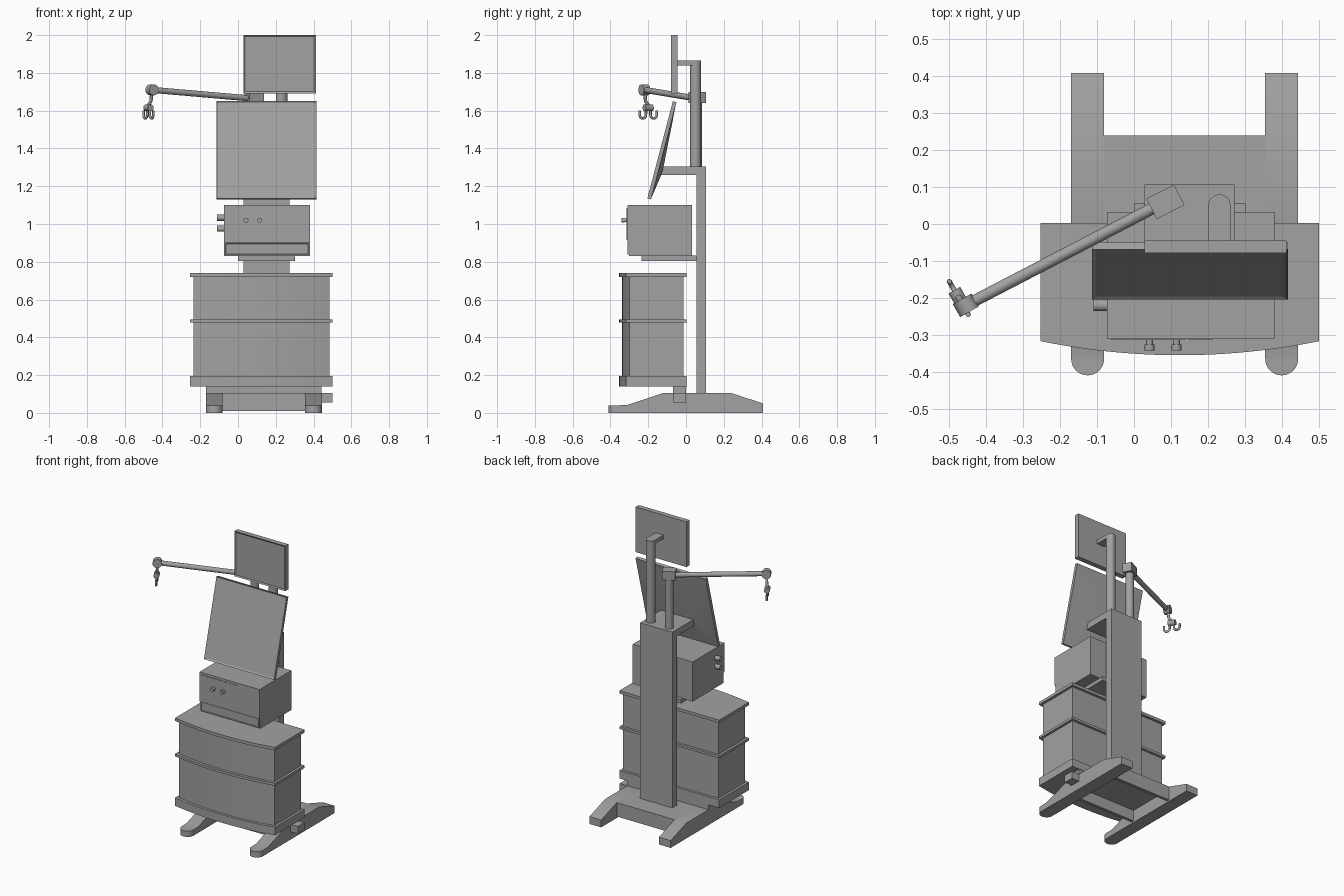
import bpy, bmesh
from math import radians, sin, cos, pi
from mathutils import Vector

old = bpy.data.objects.get("Cube")
if old:
    bpy.data.objects.remove(old)

GREY = (0.36, 0.36, 0.36, 1)
grey = bpy.data.materials.new("plain grey")
grey.use_nodes = True
grey.diffuse_color = GREY
grey.node_tree.nodes["Principled BSDF"].inputs["Base Color"].default_value = GREY


def add(name, bm):
    """Turn a bmesh into a named object with sharp edges kept."""
    bmesh.ops.recalc_face_normals(bm, faces=bm.faces)
    mesh = bpy.data.meshes.new(name)
    bm.to_mesh(mesh)
    bm.free()
    mesh.materials.append(grey)
    mesh.shade_smooth()
    mesh.set_sharp_from_angle(angle=radians(30))
    obj = bpy.data.objects.new(name, mesh)
    bpy.context.collection.objects.link(obj)
    return obj


def box_mesh(x, y, z):
    bm = bmesh.new()
    bmesh.ops.create_cube(bm, size=1)
    for v in bm.verts:
        v.co = [(lo + hi) / 2 + c * (hi - lo) for c, (lo, hi) in zip(v.co, (x, y, z))]
    return bm


def box(name, x, y, z):
    return add(name, box_mesh(x, y, z))


def panel(name, x, y, z, rim, depth):
    """Box whose front face is recessed inside a thin rim."""
    bm = box_mesh(x, y, z)
    bm.normal_update()
    front = [f for f in bm.faces if f.normal.y < -0.9]
    bmesh.ops.inset_region(bm, faces=front, thickness=rim)
    bmesh.ops.translate(bm, verts=front[0].verts, vec=(0, depth, 0))
    return add(name, bm)


def prism(name, points, move):
    """Extrude a flat outline along a vector."""
    bm = bmesh.new()
    face = bm.faces.new([bm.verts.new(p) for p in points])
    ext = bmesh.ops.extrude_face_region(bm, geom=[face])["geom"]
    bmesh.ops.translate(bm, vec=move, verts=[g for g in ext if isinstance(g, bmesh.types.BMVert)])
    return add(name, bm)


def rod(name, a, b, r, sides=24):
    a, b = Vector(a), Vector(b)
    bm = bmesh.new()
    bmesh.ops.create_cone(bm, cap_ends=True, segments=sides, radius1=r, radius2=r, depth=(b - a).length)
    rot = (b - a).to_track_quat('Z', 'Y').to_matrix()
    bmesh.ops.rotate(bm, verts=bm.verts, matrix=rot)
    bmesh.ops.translate(bm, verts=bm.verts, vec=(a + b) / 2)
    return add(name, bm)


def tube(name, points, r):
    curve = bpy.data.curves.new(name, 'CURVE')
    curve.dimensions = '3D'
    curve.bevel_depth = r
    curve.bevel_resolution = 2
    curve.use_fill_caps = True
    spline = curve.splines.new('POLY')
    spline.points.add(len(points) - 1)
    for p, co in zip(spline.points, points):
        p.co = (*co, 1)
    curve.materials.append(grey)
    bpy.context.collection.objects.link(bpy.data.objects.new(name, curve))


# Base: two legs with rounded toes and a hollow centre platform
side = [(-0.365, 0), (-0.365, 0.04), (-0.31, 0.042), (-0.12, 0.105),
        (0.24, 0.105), (0.408, 0.05), (0.408, 0)]
for label, x in (("right", -0.17), ("left", 0.355)):
    prism(label + "_leg", [(x, y, z) for y, z in side], (0.089, 0, 0))
    rod(label + "_toe", (x + 0.0445, -0.365, 0), (x + 0.0445, -0.365, 0.04), 0.0445, 32)
inner = (-0.09, 0.36)
box("platform_top", inner, (-0.12, 0.24), (0.085, 0.105))
box("platform_front_wall", inner, (-0.12, -0.1), (0.01, 0.105))
box("platform_back_wall", inner, (0.22, 0.24), (0.01, 0.105))
box("cabinet_support", (-0.17, 0.443), (-0.07, 0.0), (0.1, 0.145))
box("side_pedal", (0.44, 0.501), (-0.07, 0.0), (0.055, 0.105))


# Bow-fronted cabinet in stacked slabs
def bow(name, grow, z0, z1):
    half, mid = 0.36 + grow, 0.124
    pts = [(mid + half, -0.014 + grow, z0), (mid - half, -0.014 + grow, z0)]
    for i in range(25):
        t = i / 12 - 1
        pts.append((mid + half * t, -0.338 - grow + 0.038 * t * t, z0))
    prism(name, pts, (0, 0, z1 - z0))


bow("cabinet_body", 0, 0.19, 0.725)
bow("cabinet_plinth", 0.017, 0.14, 0.195)
bow("cabinet_middle_trim", 0.017, 0.478, 0.495)
bow("cabinet_top", 0.017, 0.72, 0.74)

# Column and its forward bracket
box("column", (0.028, 0.272), (0.055, 0.107), (0.1, 1.305))
prism("screen_bracket", [(0.028, 0.06, 1.26), (0.028, 0.06, 1.305),
                         (0.028, -0.122, 1.305), (0.028, -0.142, 1.26)], (0.244, 0, 0))

# Device on its tray
box("device_tray", (0.0, 0.302), (-0.235, 0.056), (0.805, 0.832))
box("device_body", (-0.073, 0.38), (-0.303, 0.032), (0.83, 1.1))
box("device_front", (-0.073, 0.38), (-0.311, -0.3), (0.9, 1.1))
panel("device_lower_panel", (-0.066, 0.373), (-0.309, -0.3), (0.838, 0.898), 0.004, 0.004)
box("control_plate", (-0.062, 0.14), (-0.314, -0.31), (0.915, 1.085))
box("centre_strip", (0.148, 0.212), (-0.314, -0.31), (0.915, 1.085))
for i, x in enumerate((0.042, 0.115)):
    rod(f"knob_stem_{i}", (x, -0.31, 1.02), (x, -0.33, 1.02), 0.009)
    rod(f"knob_{i}", (x, -0.326, 1.02), (x, -0.342, 1.02), 0.013)
for i, z in enumerate((0.975, 1.033)):
    rod(f"side_connector_{i}", (-0.07, -0.22, z), (-0.11, -0.22, z), 0.016)

# Large tilted screen with a shallow tapered back
tilt = radians(-14.7)
screen = panel("main_screen", (-0.265, 0.265), (0, 0.02), (-0.266, 0.266), 0.013, 0.006)
screen.location = (0.151, -0.137, 1.393)
screen.rotation_euler.x = tilt
bm = bmesh.new()
for sx in (-1, 1):
    for sz in (-1, 1):
        bm.verts.new((sx * 0.265, 0.019, sz * 0.266))
        bm.verts.new((sx * 0.12, 0.04, sz * 0.025 - 0.1))
bmesh.ops.convex_hull(bm, input=bm.verts)
back = add("main_screen_back", bm)
back.location = screen.location
back.rotation_euler.x = tilt

# Upper monitor, its post and round-ended arm
panel("upper_monitor", (0.028, 0.412), (-0.079, -0.045), (1.692, 2.0), 0.012, 0.006)
px, py, pr = 0.231, 0.05, 0.03
rod("monitor_post", (px, py, 1.3), (px, py, 1.85), pr)
arc = [(px + pr * cos(i * pi / 12), py + pr * sin(i * pi / 12), 1.84) for i in range(13)]
prism("monitor_arm", arc + [(px - pr, -0.047, 1.84), (px + pr, -0.047, 1.84)], (0, 0, 0.025))

# Swing arm: pole, turned head block, rod and end joint
ax, ay = 0.085, 0.06
rod("swing_pole", (ax, ay, 1.3), (ax, ay, 1.66), 0.026)
head = box("swing_head", (-0.042, 0.042), (-0.031, 0.031), (1.64, 1.7))
head.location = (ax, ay, 0)
head.rotation_euler.z = radians(27)
tip = Vector((-0.455, -0.22, 1.71))
rod("swing_arm", (ax - 0.02, ay - 0.01, 1.665), tip, 0.016)
along = Vector((0.5, -0.866, 0))
rod("arm_joint", tip - along * 0.02, tip + along * 0.02, 0.029)

# Double hook hanging from the joint
mid = Vector((-0.474, -0.2, 0))
low = mid + Vector((0, 0, 1.615))
tube("hook_stem", [tip, tip + Vector((-0.006, 0.006, -0.06)), mid + Vector((0, 0, 1.63)), low], 0.009)
rod("hook_hub", low - along * 0.024, low + along * 0.024, 0.018)
for label, s in (("front", 1), ("back", -1)):
    pts = [mid + along * s * 0.014 + Vector((0, 0, 1.62))]
    for i in range(9):
        a = pi * i / 8
        pts.append(mid + along * s * (0.033 - 0.019 * cos(a)) + Vector((0, 0, 1.578 - 0.019 * sin(a))))
    pts.append(pts[-1] + Vector((0, 0, 0.022)))
    tube(label + "_hook", pts, 0.007)
